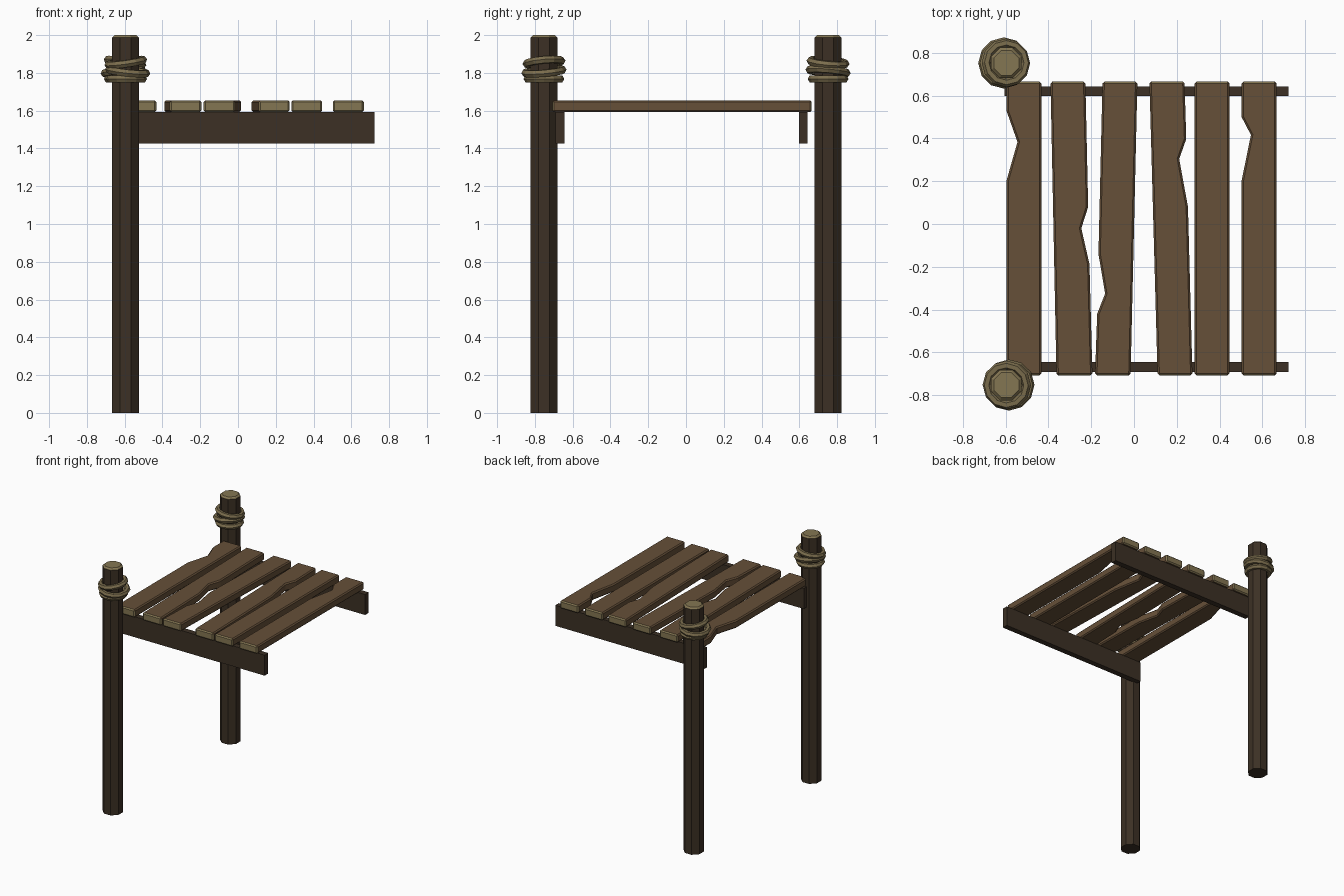
import bpy, bmesh, math
from mathutils import Matrix, Vector

if "Cube" in bpy.data.objects:
    bpy.data.objects.remove(bpy.data.objects["Cube"])


def material(name, rgb):
    m = bpy.data.materials.new(name)
    m.diffuse_color = (*rgb, 1)
    m.use_nodes = True
    m.node_tree.nodes["Principled BSDF"].inputs["Base Color"].default_value = m.diffuse_color
    return m


DARK = material("dark_wood", (0.045, 0.030, 0.018))
PLANK = material("plank_wood", (0.133, 0.080, 0.040))
PALE = material("end_grain", (0.23, 0.18, 0.085))
ROPE = material("rope_fibre", (0.20, 0.155, 0.075))


def finish(bm, name, mats):
    bmesh.ops.recalc_face_normals(bm, faces=bm.faces)
    me = bpy.data.meshes.new(name)
    bm.to_mesh(me)
    bm.free()
    for m in mats:
        me.materials.append(m)
    ob = bpy.data.objects.new(name, me)
    bpy.context.collection.objects.link(ob)
    return ob


# octagonal post with a pale bevelled top
def post(name, x, y):
    bm = bmesh.new()
    r = 0.071 / math.cos(math.pi / 8)
    bmesh.ops.create_cone(bm, cap_ends=True, segments=8, radius1=r, radius2=r, depth=2,
                          matrix=Matrix.Translation((x, y, 1)) @ Matrix.Rotation(math.pi / 8, 4, 'Z'))
    # align flats with the axes whatever the starting vertex
    for v in bm.verts:
        k = round((math.atan2(v.co.y - y, v.co.x - x) - math.pi / 8) / (math.pi / 4))
        a = math.pi / 8 + k * math.pi / 4
        v.co.x, v.co.y = x + r * math.cos(a), y + r * math.sin(a)
    rim = [e for e in bm.edges if all(v.co.z > 1.9 for v in e.verts)]
    bmesh.ops.bevel(bm, geom=rim, offset=0.013, segments=1, affect='EDGES')
    bm.normal_update()
    for f in bm.faces:
        f.material_index = 1 if f.normal.z > 0.4 else 0
    finish(bm, name, [DARK, PALE])


# bevelled board from a top outline, pale on the end faces
def plank(name, outline):
    bm = bmesh.new()
    face = bm.faces.new([bm.verts.new((x, y, 1.592)) for x, y in outline])
    up = bmesh.ops.extrude_face_region(bm, geom=[face])["geom"]
    for v in up:
        if isinstance(v, bmesh.types.BMVert):
            v.co.z = 1.655
    bmesh.ops.recalc_face_normals(bm, faces=bm.faces)
    sharp = [e for e in bm.edges if e.calc_face_angle(0) > 1.0]
    bmesh.ops.bevel(bm, geom=sharp, offset=0.009, segments=1, affect='EDGES')
    bmesh.ops.recalc_face_normals(bm, faces=bm.faces)
    bm.normal_update()
    for f in bm.faces:
        f.material_index = 1 if abs(f.normal.y) > 0.62 else 0
    finish(bm, name, [PLANK, PALE])


# one rope loop: low-poly ring
def ring(name, center, R, r, rot, major=12, minor=6):
    bm = bmesh.new()
    M = Matrix.Translation(center) @ rot
    g = []
    for i in range(major):
        a = 2 * math.pi * i / major
        row = []
        for j in range(minor):
            b = 2 * math.pi * j / minor
            d = R + r * math.cos(b)
            row.append(bm.verts.new(M @ Vector((d * math.cos(a), d * math.sin(a), r * math.sin(b)))))
        g.append(row)
    for i in range(major):
        for j in range(minor):
            p, q = (i + 1) % major, (j + 1) % minor
            bm.faces.new((g[i][j], g[p][j], g[p][q], g[i][q]))
    finish(bm, name, [ROPE])


# posts and their rope wraps (rear wrap is the front one turned half round)
for side, y, turn in (("front", -0.752, 0), ("rear", 0.752, math.pi)):
    post(side + "_post", -0.596, y)
    spin = Matrix.Rotation(turn, 4, 'Z')
    for part, R, z, dx, ax, ay in (("lower", 0.087, 1.768, 0.006, 0, 0),
                                   ("middle", 0.099, 1.808, 0.012, 5, 6),
                                   ("upper", 0.093, 1.856, 0.002, 5, -8)):
        tilt = spin @ Matrix.Rotation(math.radians(ax), 4, 'X') @ Matrix.Rotation(math.radians(ay), 4, 'Y')
        c = Vector((-0.596, y, z)) + spin @ Vector((dx, 0, 0))
        ring(f"{side}_rope_{part}", c, R, 0.021, tilt)

# joists under the deck
for side, y in (("front", -0.667), ("rear", 0.620)):
    bm = bmesh.new()
    bmesh.ops.create_cube(bm, size=1, matrix=Matrix.Translation((0.0585, y, 1.51))
                          @ Matrix.Diagonal((1.327, 0.046, 0.166, 1)))
    finish(bm, side + "_joist", [DARK])

# deck planks: top-left, top-right, bottom-right, bottom-left x, then chipped edge points
T, B = 0.665, -0.707
planks = [
    (-0.596, -0.432, -0.432, -0.596, "left", [(-0.596, 0.20), (-0.544, 0.383), (-0.596, 0.53)]),
    (-0.390, -0.227, -0.194, -0.362, "right", [(-0.214, 0.08), (-0.246, -0.02), (-0.208, -0.187)]),
    (-0.147, 0.016, -0.016, -0.182, "left", [(-0.172, -0.42), (-0.135, -0.325), (-0.166, -0.14)]),
    (0.072, 0.236, 0.273, 0.110, "right", [(0.244, 0.397), (0.211, 0.304), (0.252, 0.08)]),
    (0.283, 0.446, 0.446, 0.283, "left", []),
    (0.502, 0.666, 0.666, 0.502, "left", [(0.502, 0.20), (0.546, 0.416), (0.502, 0.50)]),
]
for i, (tl, tr, br, bl, side, chip) in enumerate(planks):
    right = chip if side == "right" else []
    left = chip if side == "left" else []
    plank(f"deck_plank_{i + 1}", [(tl, T), (tr, T), *right, (br, B), (bl, B), *left])
